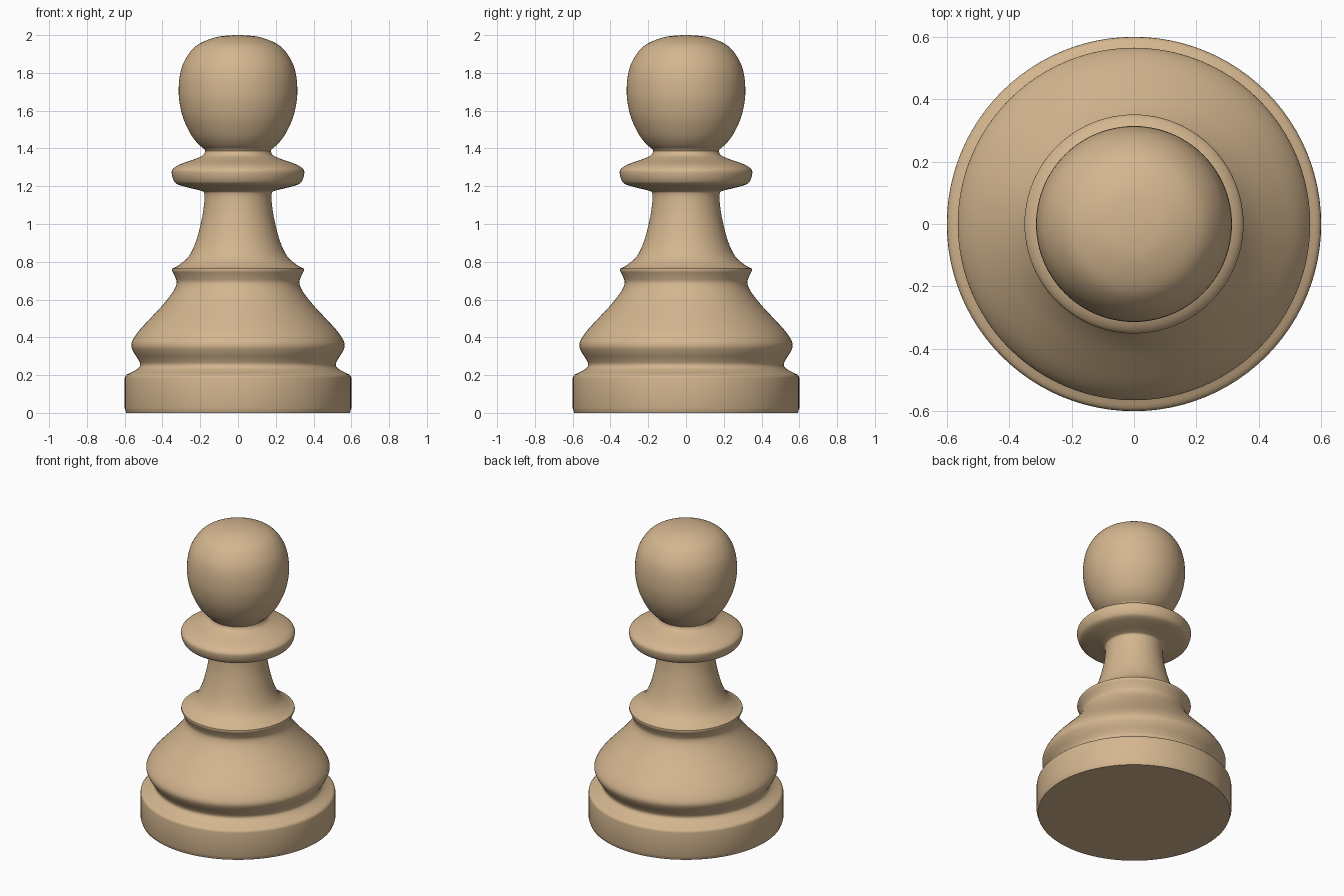
import bpy, bmesh, math
from mathutils import Vector

if "Cube" in bpy.data.objects:
    bpy.data.objects.remove(bpy.data.objects["Cube"])

SEGMENTS = 96

wood = bpy.data.materials.new("light_wood")
wood.diffuse_color = (0.658, 0.468, 0.275, 1)
wood.use_nodes = True
wood.node_tree.nodes["Principled BSDF"].inputs["Base Color"].default_value = wood.diffuse_color


def smooth_curve(points, steps=4):
    """Catmull-Rom curve through (radius, height) points."""
    p = [Vector(q) for q in points]
    p = [2 * p[0] - p[1]] + p + [2 * p[-1] - p[-2]]
    out = []
    for a, b, c, d in zip(p, p[1:], p[2:], p[3:]):
        for i in range(steps):
            t = i / steps
            out.append(0.5 * (2 * b + (c - a) * t + (2 * a - 5 * b + 4 * c - d) * t**2
                              + (3 * b - a - 3 * c + d) * t**3))
    return out + [p[-2]]


# Foot with a small lower chamfer and a rounded upper edge
foot = [Vector(q) for q in [(0, 0), (0.592, 0), (0.597, 0.015), (0.6, 0.025), (0.6, 0.185), (0.598, 0.195)]]

# Groove, bulging body and lower ring
body = smooth_curve([(0.59, 0.203), (0.55, 0.222), (0.525, 0.24), (0.518, 0.258), (0.53, 0.285),
                     (0.552, 0.32), (0.565, 0.355), (0.555, 0.39), (0.52, 0.44), (0.46, 0.505),
                     (0.395, 0.575), (0.345, 0.64), (0.325, 0.685), (0.331, 0.715), (0.35, 0.755)])

# Neck rising to the underside of the collar
neck = smooth_curve([(0.348, 0.764), (0.308, 0.786), (0.26, 0.83), (0.222, 0.91), (0.193, 1.02),
                     (0.18, 1.1), (0.178, 1.16), (0.195, 1.176), (0.26, 1.192), (0.32, 1.21),
                     (0.341, 1.232), (0.351, 1.27), (0.343, 1.293), (0.305, 1.317), (0.22, 1.347),
                     (0.185, 1.365), (0.173, 1.386)])

# Rounded head
head = smooth_curve([(0.178, 1.396), (0.212, 1.425), (0.25, 1.475), (0.29, 1.56), (0.31, 1.645),
                     (0.314, 1.71), (0.309, 1.78), (0.29, 1.85), (0.25, 1.915), (0.2, 1.957),
                     (0.12, 1.988), (0.05, 1.998), (0, 2.0)])

# Spin the whole profile around the z axis
bm = bmesh.new()
verts = [bm.verts.new((r, 0, z)) for r, z in foot + body + neck + head]
edges = [bm.edges.new(pair) for pair in zip(verts, verts[1:])]
bmesh.ops.spin(bm, geom=verts + edges, cent=(0, 0, 0), axis=(0, 0, 1),
               angle=math.tau, steps=SEGMENTS, use_duplicate=False)
bmesh.ops.remove_doubles(bm, verts=bm.verts, dist=0.0004)
bmesh.ops.recalc_face_normals(bm, faces=bm.faces)

mesh = bpy.data.meshes.new("pawn")
bm.to_mesh(mesh)
bm.free()
mesh.materials.append(wood)
pawn = bpy.data.objects.new("pawn", mesh)
bpy.context.collection.objects.link(pawn)
bpy.context.view_layer.objects.active = pawn
pawn.select_set(True)
bpy.ops.object.shade_smooth_by_angle(angle=math.radians(40))
